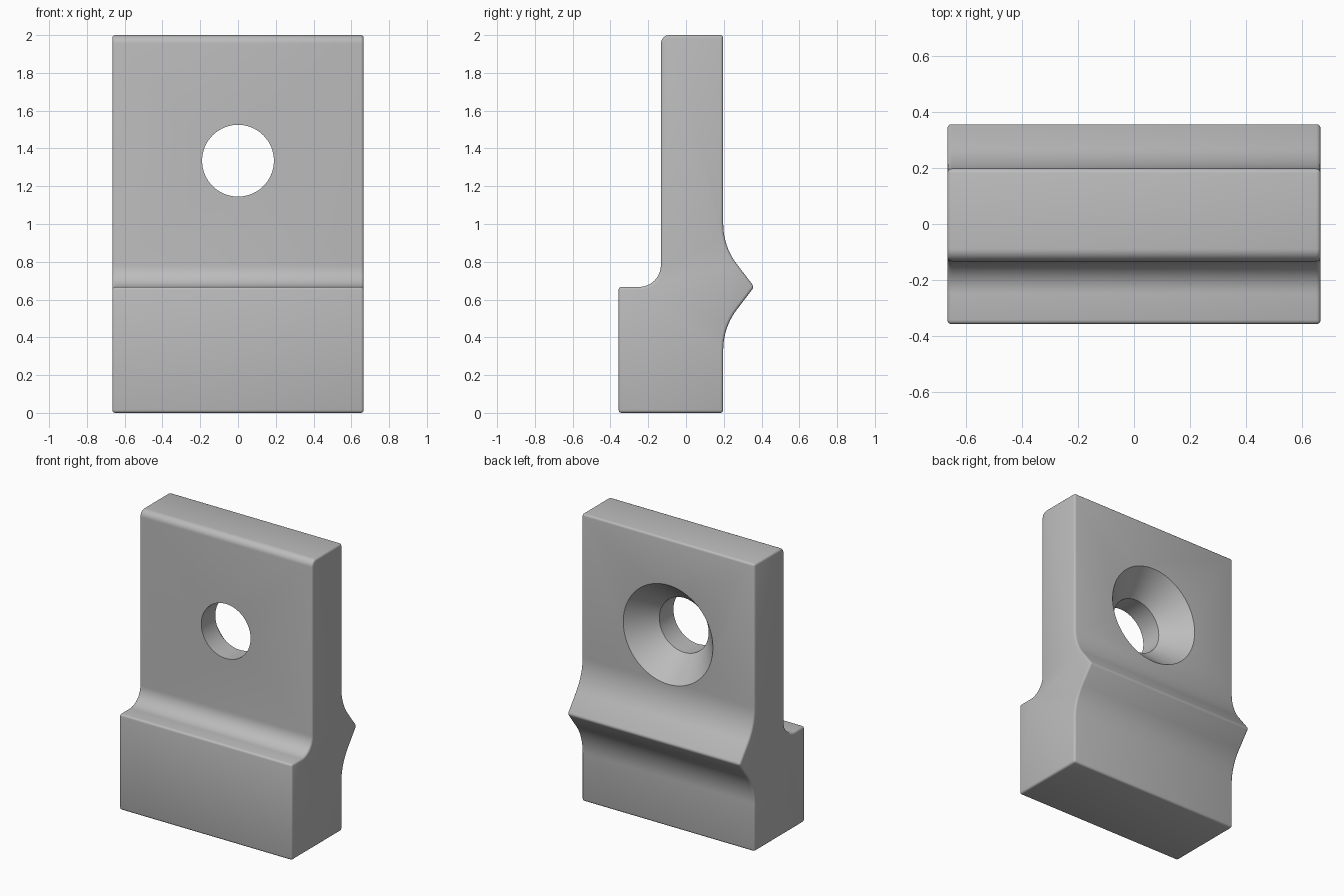
import bpy, bmesh, math
from mathutils import Vector

if "Cube" in bpy.data.objects:
    bpy.data.objects.remove(bpy.data.objects["Cube"])


def arc(cy, cz, r, a0, a1, n):
    """Points on an arc in the y-z plane, angles in degrees."""
    out = []
    for i in range(n + 1):
        a = math.radians(a0 + (a1 - a0) * i / n)
        out.append((cy + r * math.cos(a), cz + r * math.sin(a)))
    return out


def make_object(name, bm):
    bmesh.ops.recalc_face_normals(bm, faces=bm.faces[:])
    mesh = bpy.data.meshes.new(name)
    bm.to_mesh(mesh)
    bm.free()
    ob = bpy.data.objects.new(name, mesh)
    bpy.context.collection.objects.link(ob)
    return ob


HALF_W = 0.665
FRONT, STEP, SLAB, BACK = -0.357, 0.667, -0.133, 0.197
HOLE_Z = 1.335

# Side profile: stepped front, ridged back
profile = [(BACK, 0), (FRONT, 0), (FRONT, STEP)]
profile += arc(SLAB - 0.115, STEP + 0.115, 0.115, -90, 0, 12)      # step fillet
profile += arc(SLAB + 0.045, 2 - 0.045, 0.045, 180, 90, 8)         # rounded top
profile += [(BACK, 2)]
profile += arc(BACK + 0.35, 1.0, 0.35, 180, 217, 10)               # upper ridge flank
profile += [(0.361, STEP)]
profile += arc(BACK + 0.35, 2 * STEP - 1.0, 0.35, 143, 180, 10)    # lower ridge flank

bm = bmesh.new()
face = bm.faces.new([bm.verts.new((-HALF_W, y, z)) for y, z in profile])
ext = bmesh.ops.extrude_face_region(bm, geom=[face])
bmesh.ops.translate(bm, vec=Vector((2 * HALF_W, 0, 0)),
                    verts=[v for v in ext["geom"] if isinstance(v, bmesh.types.BMVert)])
bracket = make_object("bracket_body", bm)

# Countersunk hole cutter: rings of (y, radius)
bm = bmesh.new()
N = 96
rings = []
for y, r in [(-0.5, 0.19), (BACK - 0.175, 0.19), (BACK, 0.345), (0.5, 0.345)]:
    rings.append([bm.verts.new((r * math.cos(2 * math.pi * i / N), y,
                                HOLE_Z + r * math.sin(2 * math.pi * i / N)))
                  for i in range(N)])
for a, b in zip(rings, rings[1:]):
    for i in range(N):
        j = (i + 1) % N
        bm.faces.new((a[i], a[j], b[j], b[i]))
bm.faces.new(rings[0])
bm.faces.new(rings[-1])
cutter = make_object("hole_cutter", bm)
cutter.hide_render = True

# Softened edges, then the hole
bev = bracket.modifiers.new("soft_edges", "BEVEL")
bev.width = 0.015
bev.segments = 3
bev.limit_method = "ANGLE"
bev.angle_limit = math.radians(40)
cut = bracket.modifiers.new("screw_hole", "BOOLEAN")
cut.operation = "DIFFERENCE"
cut.solver = "EXACT"
cut.object = cutter

bpy.ops.object.select_all(action="DESELECT")
bracket.select_set(True)
bpy.context.view_layer.objects.active = bracket
for m in ("soft_edges", "screw_hole"):
    bpy.ops.object.modifier_apply(modifier=m)
bpy.data.objects.remove(cutter, do_unlink=True)
bpy.ops.object.shade_smooth_by_angle(angle=math.radians(35))

# Plain grey
grey = bpy.data.materials.new("plain_grey")
grey.diffuse_color = (0.5, 0.5, 0.5, 1)
grey.use_nodes = True
grey.node_tree.nodes["Principled BSDF"].inputs["Base Color"].default_value = grey.diffuse_color
bracket.data.materials.clear()
bracket.data.materials.append(grey)
